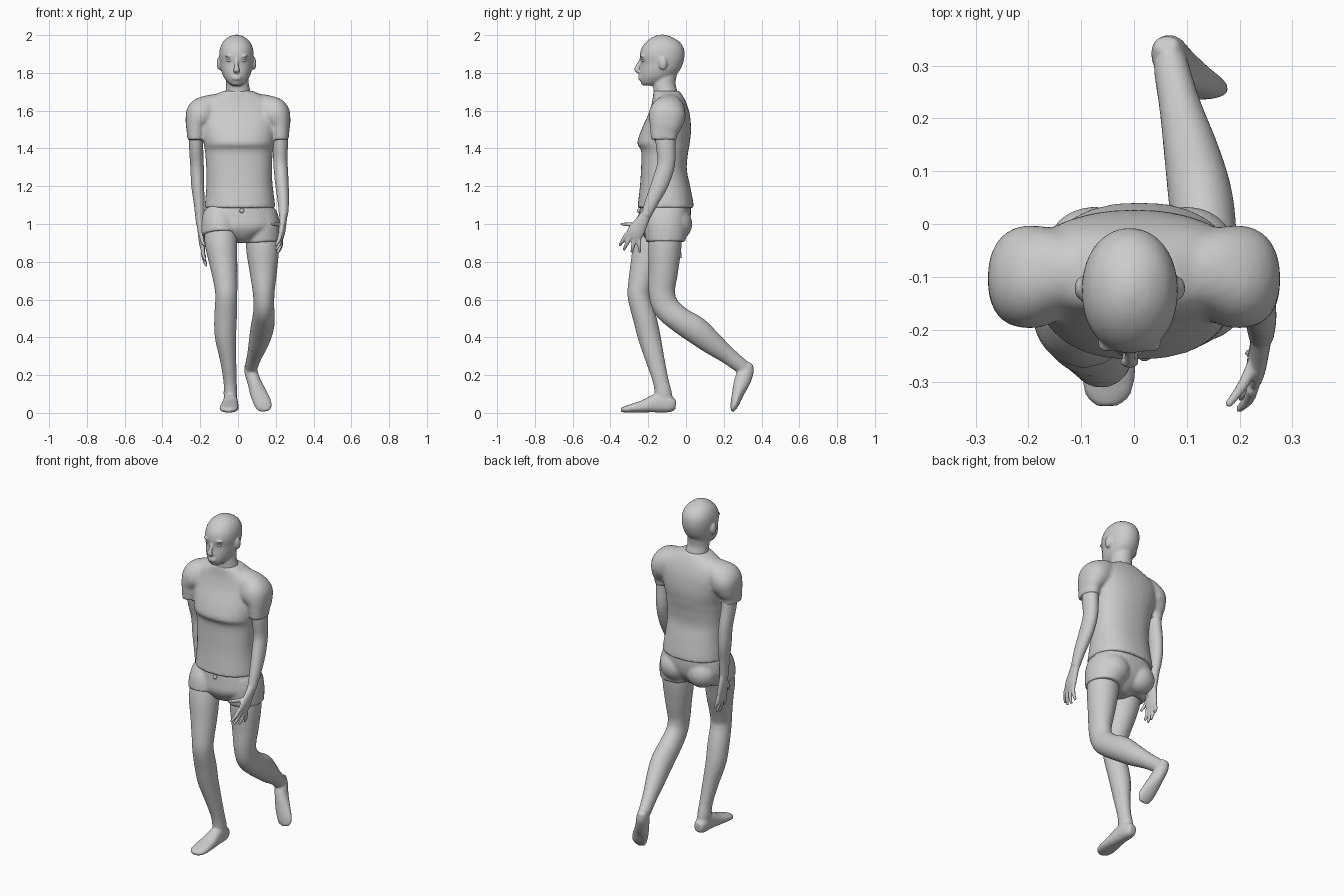
import bpy, bmesh, math
from mathutils import Vector, Matrix


def smooth_rows(rows, sub=4):
    """Catmull-Rom resampling of section rows."""
    out = []
    for i in range(len(rows) - 1):
        p0, p1 = rows[max(i - 1, 0)], rows[i]
        p2, p3 = rows[i + 1], rows[min(i + 2, len(rows) - 1)]
        for k in range(sub):
            t = k / sub
            out.append([0.5 * (2 * b + (c - a) * t + (2 * a - 5 * b + 4 * c - d) * t * t
                               + (3 * b - a - 3 * c + d) * t ** 3)
                        for a, b, c, d in zip(p0, p1, p2, p3)])
    return out + [list(rows[-1])]


def tube(bm, rows, flat=False, p=2.0, n=28):
    """Closed loft through rows of (x, y, z, side radius, depth radius)."""
    rows = smooth_rows(rows)
    pts = [Vector(r[:3]) for r in rows]
    rings = []
    for i, r in enumerate(rows):
        if flat:
            u, v = Vector((1, 0, 0)), Vector((0, 1, 0))
        else:
            t = (pts[min(i + 1, len(pts) - 1)] - pts[max(i - 1, 0)]).normalized()
            u = (Vector((1, 0, 0)) - t * t.x).normalized()
            v = t.cross(u)
        ring = []
        for k in range(n):
            a = 2 * math.pi * k / n
            c, s = math.cos(a), math.sin(a)
            c = math.copysign(abs(c) ** (2 / p), c)
            s = math.copysign(abs(s) ** (2 / p), s)
            ring.append(bm.verts.new(pts[i] + u * c * max(r[3], .002) + v * s * max(r[4], .002)))
        rings.append(ring)
    for a, b in zip(rings, rings[1:]):
        for k in range(n):
            bm.faces.new((a[k], a[(k + 1) % n], b[(k + 1) % n], b[k]))
    bm.faces.new(rings[0][::-1])
    bm.faces.new(rings[-1])


def layers(bm, rows, p=2.3):
    """Horizontal loft through rows of (z, centre x, half width, front y, back y)."""
    tube(bm, [(x, (f + b) / 2, z, w, (b - f) / 2) for z, x, w, f, b in rows], True, p, 40)


def ball(bm, centre, radii):
    m = Matrix.Translation(centre) @ Matrix.Diagonal((*radii, 1))
    bmesh.ops.create_uvsphere(bm, u_segments=24, v_segments=14, radius=1, matrix=m)


def finish(name, bm, voxel=None, iterations=3):
    bmesh.ops.recalc_face_normals(bm, faces=bm.faces)
    me = bpy.data.meshes.new(name)
    bm.to_mesh(me)
    bm.free()
    for f in me.polygons:
        f.use_smooth = True
    ob = bpy.data.objects.new(name, me)
    bpy.context.collection.objects.link(ob)
    if voxel:  # fuse overlapping volumes into one skin
        r = ob.modifiers.new("fuse", 'REMESH')
        r.mode, r.voxel_size, r.use_smooth_shade = 'VOXEL', voxel, True
        s = ob.modifiers.new("soften", 'SMOOTH')
        s.factor, s.iterations = 0.5, iterations
    return ob


# Head, face and neck
CX = -0.008
bm = bmesh.new()
layers(bm, [(z, CX, w, f, b) for z, w, f, b in (
    (1.732, .02, -.225, -.17), (1.745, .042, -.238, -.12), (1.775, .066, -.244, -.07),
    (1.81, .08, -.243, -.035), (1.85, .087, -.239, -.016), (1.89, .091, -.245, -.008),
    (1.93, .087, -.236, -.012), (1.965, .071, -.21, -.035), (1.99, .042, -.175, -.075),
    (2.002, .012, -.14, -.11))], 2.1)
layers(bm, [(1.62, 0, .075, -.175, -.03), (1.70, 0, .066, -.172, -.045),
            (1.75, -.004, .06, -.175, -.055), (1.83, CX, .06, -.17, -.04)], 2)
tube(bm, [(CX, -.236, 1.875, .008, .008), (CX, -.256, 1.835, .011, .011),
          (CX, -.261, 1.815, .018, .012), (CX, -.243, 1.802, .014, .008)])
for z in (1.768, 1.78):
    ball(bm, (CX, -.241, z), (.027, .013, .007))
for s in (-1, 1):
    ball(bm, (CX + s * .092, -.122, 1.85), (.013, .022, .034))
    ball(bm, (CX + s * .037, -.230, 1.889), (.026, .013, .007))
finish("head", bm, .006, 3)

for s, side in ((-1, "left"), (1, "right")):
    bm = bmesh.new()
    ball(bm, (CX + s * .036, -.222, 1.866), (.016, .014, .009))
    finish(side + "_eye", bm)

# Shirt: trunk plus two short sleeves
bm = bmesh.new()
layers(bm, [
    (1.085, .01, .188, -.258, .042), (1.13, .01, .183, -.252, .036), (1.21, .008, .175, -.243, .02),
    (1.29, .006, .174, -.238, .004), (1.37, .005, .178, -.236, .01), (1.40, .005, .182, -.242, .015),
    (1.43, .004, .186, -.258, .02), (1.50, .002, .20, -.236, .027), (1.58, 0, .215, -.2, .02),
    (1.635, 0, .20, -.182, .004), (1.675, 0, .14, -.175, -.015), (1.705, 0, .078, -.172, -.035)])
for s in (-1, 1):
    tube(bm, [(s * .09, -.09, 1.635, .06, .06), (s * .15, -.092, 1.605, .08, .085),
              (s * .195, -.1, 1.575, .085, .098), (s * .218, -.108, 1.53, .062, .088),
              (s * .224, -.116, 1.49, .048, .074), (s * .225, -.118, 1.445, .044, .068)], p=2.2)
finish("shirt", bm, .009, 5)

# Shorts: hips, seat and two leg openings
bm = bmesh.new()
layers(bm, [(1.11, .01, .175, -.24, .025), (1.04, .01, .192, -.248, .025),
            (.98, .01, .185, -.25, .01), (.93, .012, .10, -.22, -.03), (.90, .015, .05, -.18, -.07)])
tube(bm, [(-.095, -.13, 1.06, .09, .10), (-.096, -.155, 1.0, .098, .11),
          (-.094, -.172, .94, .097, .105)])
tube(bm, [(.115, -.11, 1.06, .09, .11), (.125, -.108, .99, .099, .115),
          (.13, -.107, .905, .096, .105)])
for x in (-.075, .10):
    ball(bm, (x, -.045, 1.0), (.09, .078, .085))
finish("shorts", bm, .008, 3)

bm = bmesh.new()
ball(bm, (.02, -.25, 1.07), (.012, .01, .012))
finish("shorts_button", bm)

# Standing leg and foot
bm = bmesh.new()
tube(bm, [(-.093, -.165, 1.0, .085, .085), (-.09, -.195, .9, .086, .083), (-.078, -.215, .8, .075, .077),
          (-.065, -.243, .68, .062, .064), (-.062, -.248, .61, .058, .06), (-.066, -.218, .5, .06, .062),
          (-.066, -.194, .4, .056, .06), (-.052, -.163, .28, .043, .05), (-.042, -.134, .17, .035, .042),
          (-.04, -.12, .1, .036, .046), (-.04, -.115, .04, .034, .046)])
tube(bm, [(-.042, -.055, .042, .022, .026), (-.04, -.085, .045, .036, .042), (-.04, -.15, .052, .039, .05),
          (-.043, -.22, .036, .046, .034), (-.048, -.285, .025, .05, .023), (-.05, -.325, .018, .042, .016),
          (-.05, -.345, .016, .02, .01)], p=2.4)
finish("standing_leg", bm, .007, 3)

# Trailing leg, knee bent, foot hanging behind
bm = bmesh.new()
tube(bm, [(.13, -.105, 1.0, .085, .085), (.13, -.112, .88, .088, .088), (.134, -.12, .75, .073, .078),
          (.136, -.128, .64, .058, .07), (.137, -.105, .56, .055, .07), (.135, -.035, .495, .06, .068),
          (.126, .05, .44, .061, .072), (.11, .13, .375, .053, .062), (.088, .22, .305, .04, .046),
          (.072, .29, .25, .034, .04), (.068, .32, .228, .03, .036)])
tube(bm, [(.06, .343, .262, .022, .016), (.066, .322, .228, .034, .04), (.085, .297, .165, .036, .043),
          (.11, .274, .10, .045, .031), (.132, .259, .05, .046, .023), (.142, .25, .022, .038, .014),
          (.145, .247, .008, .02, .008)])
finish("trailing_leg", bm, .007, 3)


def arm(name, limb, palm, fingers):
    """Arm, flat palm and digits; each digit is base, tip and middle radius."""
    bm = bmesh.new()
    tube(bm, limb)
    tube(bm, palm)
    for base, tip in fingers:
        a, b = Vector(base), Vector(tip)
        mid = a.lerp(b, .55) + Vector((math.copysign(.006, a.x), 0, 0))
        tube(bm, [(*a, .012, .012), (*mid, .0105, .0105), (*b, .007, .007)], n=14)
    finish(name, bm, .005, 3)


# Arm swinging forward
arm("forward_arm",
    [(.222, -.112, 1.54, .042, .055), (.224, -.108, 1.42, .04, .052), (.225, -.105, 1.32, .038, .047),
     (.232, -.135, 1.22, .036, .046), (.24, -.18, 1.12, .03, .036), (.241, -.212, 1.045, .024, .027)],
    [(.241, -.205, 1.06, .022, .026), (.238, -.235, 1.01, .019, .036),
     (.232, -.265, .96, .018, .045), (.226, -.282, .928, .014, .042)],
    [((.225, -.312, .95), (.198, -.352, .885)), ((.228, -.294, .935), (.20, -.33, .862)),
     ((.228, -.272, .925), (.208, -.288, .848)), ((.228, -.25, .925), (.215, -.244, .85)),
     ((.228, -.26, .995), (.176, -.345, 1.0))])

# Arm hanging straight down
arm("hanging_arm",
    [(-.222, -.112, 1.54, .042, .055), (-.222, -.095, 1.42, .038, .05), (-.217, -.072, 1.31, .036, .045),
     (-.213, -.068, 1.2, .034, .044), (-.205, -.075, 1.1, .028, .034), (-.2, -.08, 1.0, .022, .027)],
    [(-.2, -.08, 1.02, .022, .026), (-.196, -.08, .97, .019, .036),
     (-.19, -.078, .91, .018, .044), (-.187, -.074, .875, .014, .042)],
    [((-.187, -.104, .89), (-.172, -.112, .805)), ((-.187, -.084, .88), (-.167, -.082, .775)),
     ((-.187, -.062, .88), (-.168, -.054, .785)), ((-.187, -.044, .885), (-.172, -.028, .82)),
     ((-.194, -.108, .955), (-.178, -.155, .885))])
